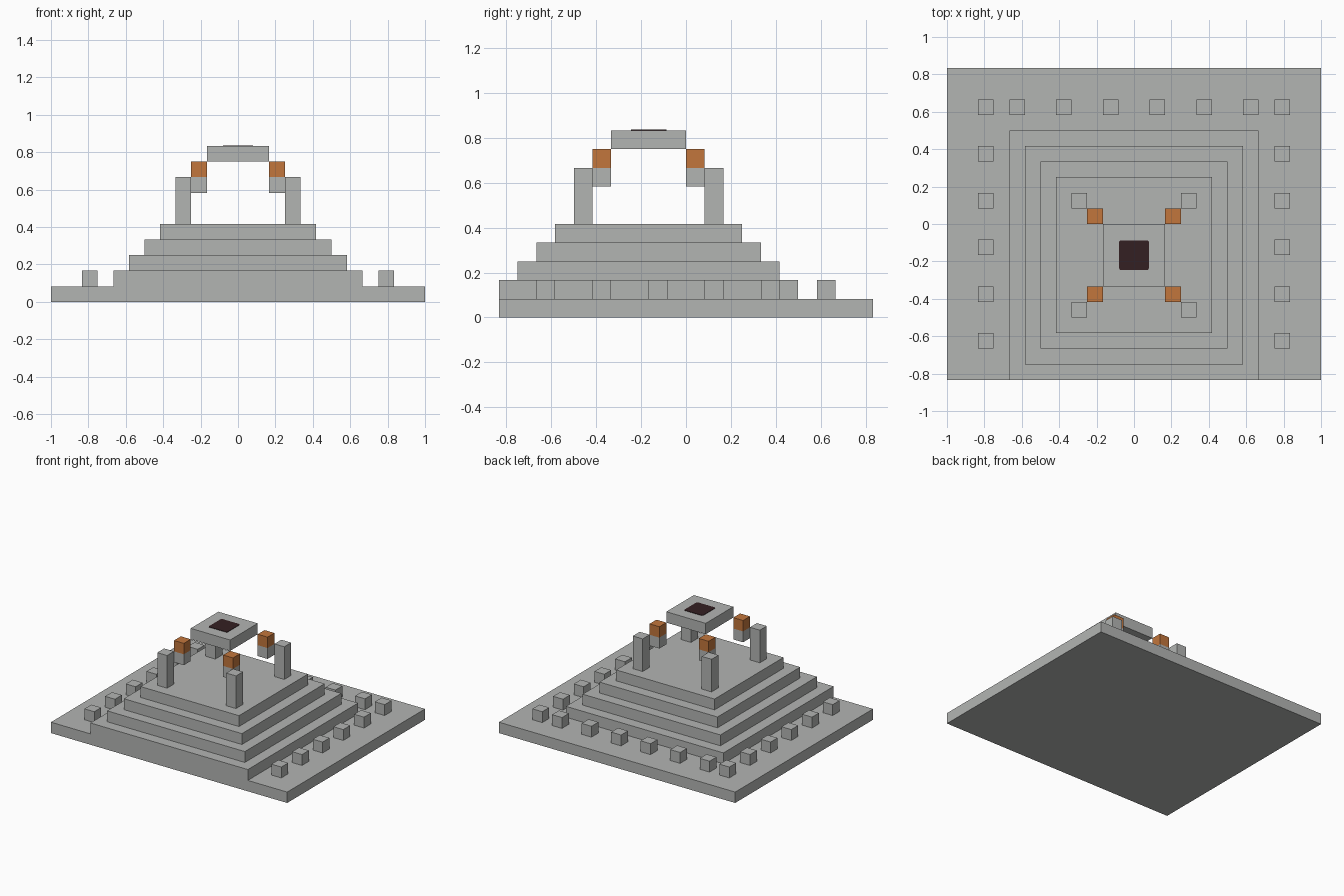
import bpy
import bmesh
from mathutils import Vector

if "Cube" in bpy.data.objects:
    bpy.data.objects.remove(bpy.data.objects["Cube"], do_unlink=True)

U = 1 / 12        # one block
MID = -2          # shrine centre along y, in blocks


def material(name, rgb):
    mat = bpy.data.materials.new(name)
    mat.use_nodes = True
    color = (*rgb, 1)
    mat.diffuse_color = color
    bsdf = mat.node_tree.nodes["Principled BSDF"]
    bsdf.inputs["Base Color"].default_value = color
    bsdf.inputs["Roughness"].default_value = 0.9
    return mat


STONE = material("grey stone", (0.45, 0.46, 0.45))
COPPER = material("orange lamp", (0.54, 0.18, 0.045))
DARK = material("dark opening", (0.034, 0.014, 0.016))


def block(name, mat, center, size, z, bevel=0):
    """Box from centre (x, y), size (x, y) and z range, all in blocks."""
    bm = bmesh.new()
    bmesh.ops.create_cube(bm, size=U)
    bmesh.ops.scale(bm, vec=Vector((size[0], size[1], z[1] - z[0])), verts=bm.verts)
    if bevel:
        upright = [e for e in bm.edges
                   if abs(e.verts[0].co.z - e.verts[1].co.z) > 1e-5]
        bmesh.ops.bevel(bm, geom=upright, offset=bevel, segments=2,
                        profile=0.5, affect='EDGES')
    mesh = bpy.data.meshes.new(name)
    bm.to_mesh(mesh)
    bm.free()
    mesh.materials.append(mat)
    obj = bpy.data.objects.new(name, mesh)
    obj.location = Vector((center[0], center[1], (z[0] + z[1]) / 2)) * U
    bpy.context.collection.objects.link(obj)
    return obj


# Ground slab and stepped pyramid
block("ground_slab", STONE, (0, 0), (24, 20), (0, 1))
for i in range(4):
    side = 16 - 2 * i
    block(f"terrace_{i + 1}", STONE, (0, MID), (side, side), (i + 1, i + 2))

# Pillars, lamp supports and lamps on the four corners
for side, sx in (("left", 1), ("right", -1)):
    for end, sy in (("front", -1), ("back", 1)):
        tag = f"{end}_{side}"
        block(f"pillar_{tag}", STONE, (3.5 * sx, MID + 3.5 * sy), (1, 1), (5, 8))
        inner = (2.5 * sx, MID + 2.5 * sy)
        block(f"lamp_support_{tag}", STONE, inner, (1, 1), (7, 8))
        block(f"lamp_{tag}", COPPER, inner, (1, 1), (8, 9))

# Roof slab with a dark opening inlaid in its top
block("roof_slab", STONE, (0, MID), (4, 4), (9, 10))
block("roof_opening", DARK, (0, MID), (1.9, 1.9), (9.98, 10.04), bevel=0.008)

# Boundary posts along both sides and the back
for side, sx in (("left", 1), ("right", -1)):
    for i in range(6):
        block(f"side_post_{side}_{i + 1}", STONE,
              (9.5 * sx, 7.5 - 3 * i), (1, 1), (1, 2))
for i in range(6):
    block(f"back_post_{i + 1}", STONE, (3 * i - 7.5, 7.5), (1, 1), (1, 2))
